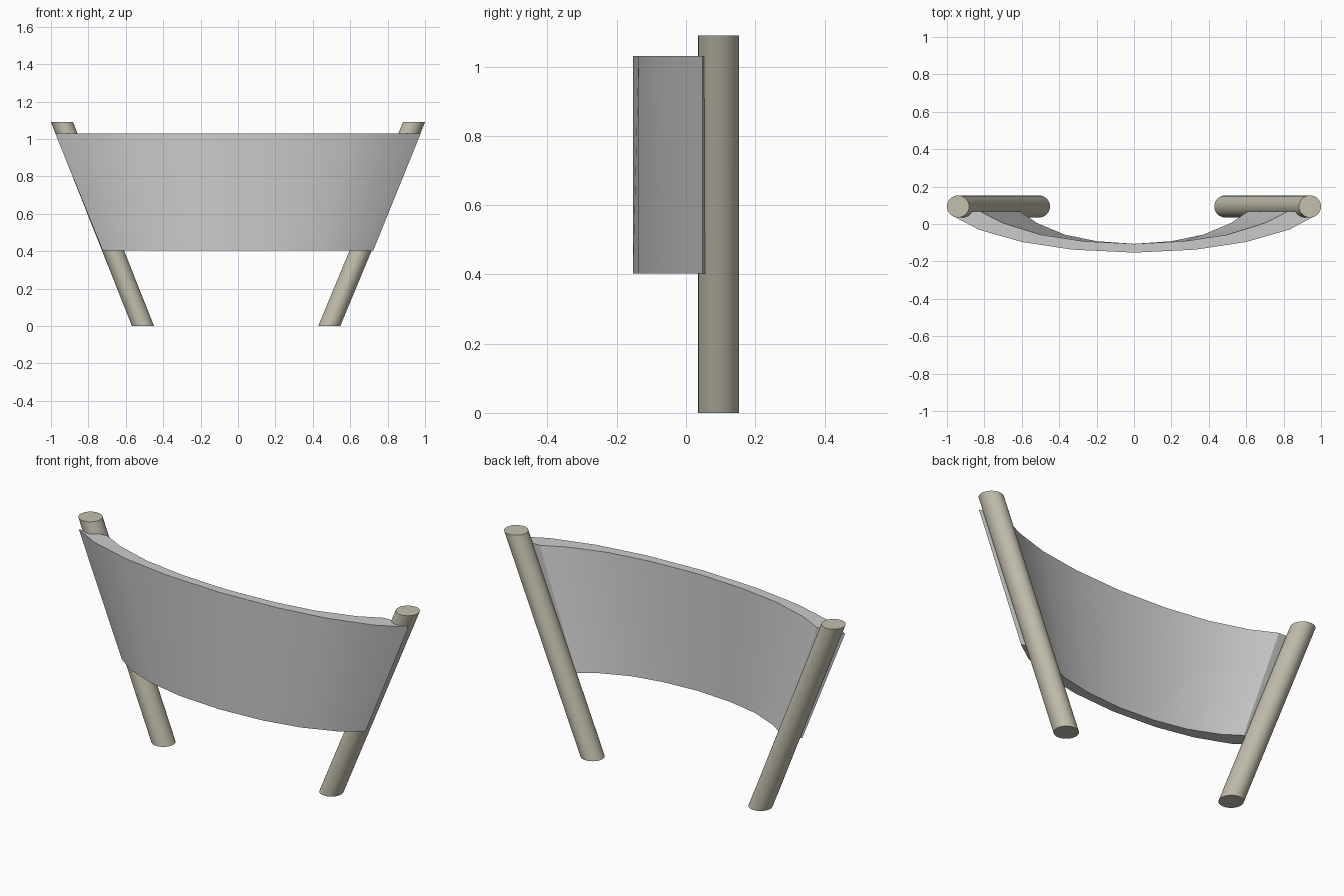
import bpy, bmesh, math

if "Cube" in bpy.data.objects:
    bpy.data.objects.remove(bpy.data.objects["Cube"])

wood = bpy.data.materials.new("weathered_wood")
wood.diffuse_color = (0.55, 0.52, 0.42, 1)
wood.use_nodes = True
wood.node_tree.nodes["Principled BSDF"].inputs["Base Color"].default_value = wood.diffuse_color


def loft(name, rings, mat=None):
    """Solid between two matching closed rings."""
    bm = bmesh.new()
    low, high = [[bm.verts.new(p) for p in r] for r in rings]
    n = len(low)
    for i in range(n):
        j = (i + 1) % n
        bm.faces.new((low[i], low[j], high[j], high[i]))
    bm.faces.new(low[::-1])
    bm.faces.new(high)
    bmesh.ops.recalc_face_normals(bm, faces=bm.faces)
    me = bpy.data.meshes.new(name)
    bm.to_mesh(me)
    bm.free()
    ob = bpy.data.objects.new(name, me)
    bpy.context.collection.objects.link(ob)
    if mat:
        me.materials.append(mat)
    bpy.ops.object.select_all(action='DESELECT')
    ob.select_set(True)
    bpy.context.view_layer.objects.active = ob
    bpy.ops.object.shade_smooth_by_angle(angle=math.radians(30))
    return ob


# Slanted posts with level ends
def circle(cx, z, r=0.059, n=32):
    return [(cx + r * math.cos(2 * math.pi * i / n),
             0.094 + r * math.sin(2 * math.pi * i / n), z) for i in range(n)]


for side, bottom, top in (("left", -0.508, -0.941), ("right", 0.488, 0.941)):
    loft(side + "_post", (circle(bottom, 0), circle(top, 1.09)), wood)

# Bowed panel, right half of its outline at the top edge
front = [(0, -0.153), (0.33, -0.137), (0.60, -0.096), (0.83, -0.03), (0.977, 0.048)]
back = [(0.90, 0.066), (0.82, 0.066), (0.70, 0.005), (0.50, -0.057),
        (0.27, -0.092), (0, -0.106)]
half = front + back
outline = half + [(-x, y) for x, y in half[-2:0:-1]]


def ring(z, scale):
    return [(x * scale, y, z) for x, y in outline]


loft("curved_panel", (ring(0.403, 0.74), ring(1.03, 1.0)))
